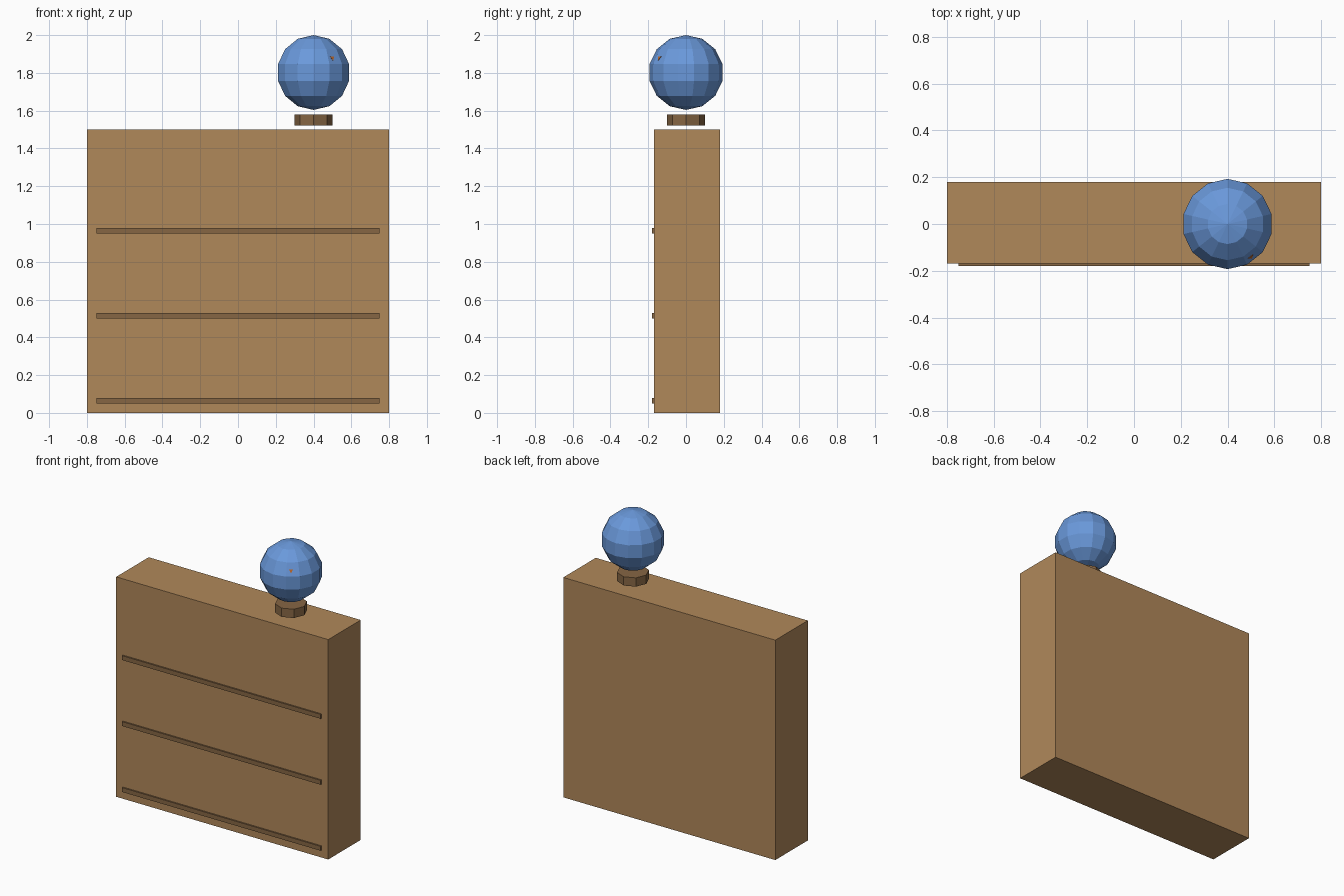
import bpy, bmesh, math
from mathutils import Matrix, Vector

if "Cube" in bpy.data.objects:
    bpy.data.objects.remove(bpy.data.objects["Cube"])


def srgb(r, g, b):
    lin = [((c / 255 + 0.055) / 1.055) ** 2.4 for c in (r, g, b)]
    return (*lin, 1.0)


def material(name, rgb):
    m = bpy.data.materials.new(name)
    m.diffuse_color = srgb(*rgb)
    m.use_nodes = True
    m.node_tree.nodes["Principled BSDF"].inputs["Base Color"].default_value = m.diffuse_color
    return m


OAK = material("oak", (176, 136, 90))
DARK = material("dark wood", (134, 102, 68))
BLUE = material("globe blue", (106, 153, 219))
ORANGE = material("marker orange", (190, 105, 45))


def add(name, bm, mat):
    me = bpy.data.meshes.new(name)
    bm.to_mesh(me)
    bm.free()
    me.materials.append(mat)
    ob = bpy.data.objects.new(name, me)
    bpy.context.collection.objects.link(ob)
    return ob


def box(name, lo, hi, mat):
    lo, hi = Vector(lo), Vector(hi)
    bm = bmesh.new()
    bmesh.ops.create_cube(bm, size=1, matrix=Matrix.Translation((lo + hi) / 2)
                          @ Matrix.Diagonal((*(hi - lo), 1)))
    return add(name, bm, mat)


def prism(name, sides, radius, depth, matrix, mat):
    bm = bmesh.new()
    bmesh.ops.create_cone(bm, cap_ends=True, segments=sides, radius1=radius,
                          radius2=radius, depth=depth, matrix=matrix)
    return add(name, bm, mat)


# Solid case with three shelf boards whose edges show at the front
box("case", (-0.8, -0.17, 0), (0.8, 0.18, 1.5), OAK)
for i in range(3):
    z = 0.05 + 0.45 * i
    box(f"shelf_{i + 1}", (-0.75, -0.18, z), (0.75, 0.17, z + 0.03), DARK)

# Globe stand, floating just above the case
prism("globe_stand", 8, 0.1, 0.06, Matrix.Translation((0.4, 0, 1.551)), DARK)

# Faceted globe
centre = Vector((0.4, 0, 1.802))
bm = bmesh.new()
bmesh.ops.create_uvsphere(bm, u_segments=14, v_segments=7, radius=0.198,
                          matrix=Matrix.Translation(centre))
add("globe", bm, BLUE)

# Tiny triangular marker on the globe, pointing down
az, el = math.radians(35), math.radians(24)
d = Vector((math.sin(az) * math.cos(el), -math.cos(az) * math.cos(el), math.sin(el)))
turn = d.to_track_quat('Z', 'Y').to_matrix().to_4x4() @ Matrix.Rotation(math.pi, 4, 'Z')
prism("globe_marker", 3, 0.016, 0.005, Matrix.Translation(centre + d * 0.189) @ turn, ORANGE)
